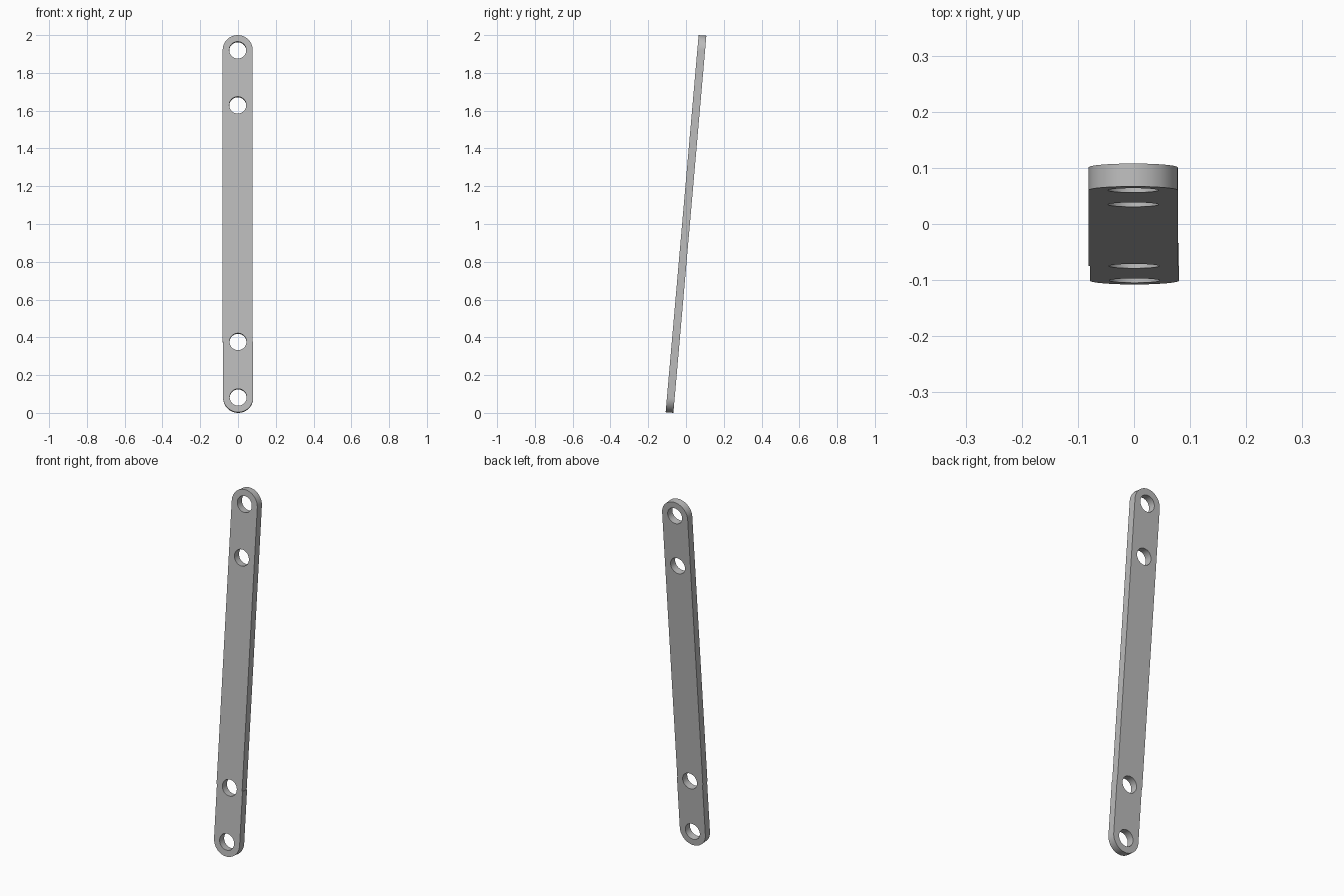
import bpy
from math import cos, sin, pi, radians

cube = bpy.data.objects.get("Cube")
if cube:
    bpy.data.objects.remove(cube, do_unlink=True)

HALF_WIDTH = 0.0795
HOLE_RADIUS = 0.045
THICKNESS = 0.041
TILT = radians(5)
END = 0.9225            # distance from the middle to each end's centre
JOINT = -0.627          # height where the lower link meets the long bar
UPPER_X, LOWER_X = -0.0015, 0.001

steel = bpy.data.materials.new("grey steel")
steel.use_nodes = True
grey = (0.5, 0.5, 0.5, 1)
steel.diffuse_color = grey
steel.node_tree.nodes["Principled BSDF"].inputs["Base Color"].default_value = grey


def arc(cx, cy, r, start, sweep, steps):
    return [(cx + r * cos(start + sweep * i / steps),
             cy + r * sin(start + sweep * i / steps)) for i in range(steps + 1)]


def add_loop(curve, points):
    spline = curve.splines.new('POLY')
    spline.points.add(len(points) - 1)
    for p, (x, y) in zip(spline.points, points):
        p.co = (x, y, 0, 1)
    spline.use_cyclic_u = True


# Flat bar profile: round ends, and a tiny sideways step at the joint
profile = bpy.data.curves.new("link_bar", 'CURVE')
profile.dimensions = '2D'
profile.fill_mode = 'BOTH'
profile.extrude = THICKNESS / 2
outline = arc(UPPER_X, END, HALF_WIDTH, 0, pi, 32)
outline += [(UPPER_X - HALF_WIDTH, JOINT), (LOWER_X - HALF_WIDTH, JOINT)]
outline += arc(LOWER_X, -END, HALF_WIDTH, pi, pi, 32)
outline += [(LOWER_X + HALF_WIDTH, JOINT), (UPPER_X + HALF_WIDTH, JOINT)]
add_loop(profile, outline)

# Bolt holes, two near each end
for x, y in ((UPPER_X, END), (UPPER_X, 0.63), (0, JOINT), (LOWER_X, -END)):
    add_loop(profile, arc(x, y, HOLE_RADIUS, 0, 2 * pi, 40)[:-1])

# Stand the bar up, leaning back
bar = bpy.data.objects.new("link_bar", profile)
bpy.context.collection.objects.link(bar)
bar.rotation_euler = (pi / 2 - TILT, 0, 0)
bar.location = (0, 0, 1)
profile.materials.append(steel)

bpy.ops.object.select_all(action='DESELECT')
bar.select_set(True)
bpy.context.view_layer.objects.active = bar
bpy.ops.object.convert(target='MESH')
bpy.ops.object.shade_smooth_by_angle(angle=radians(30))
